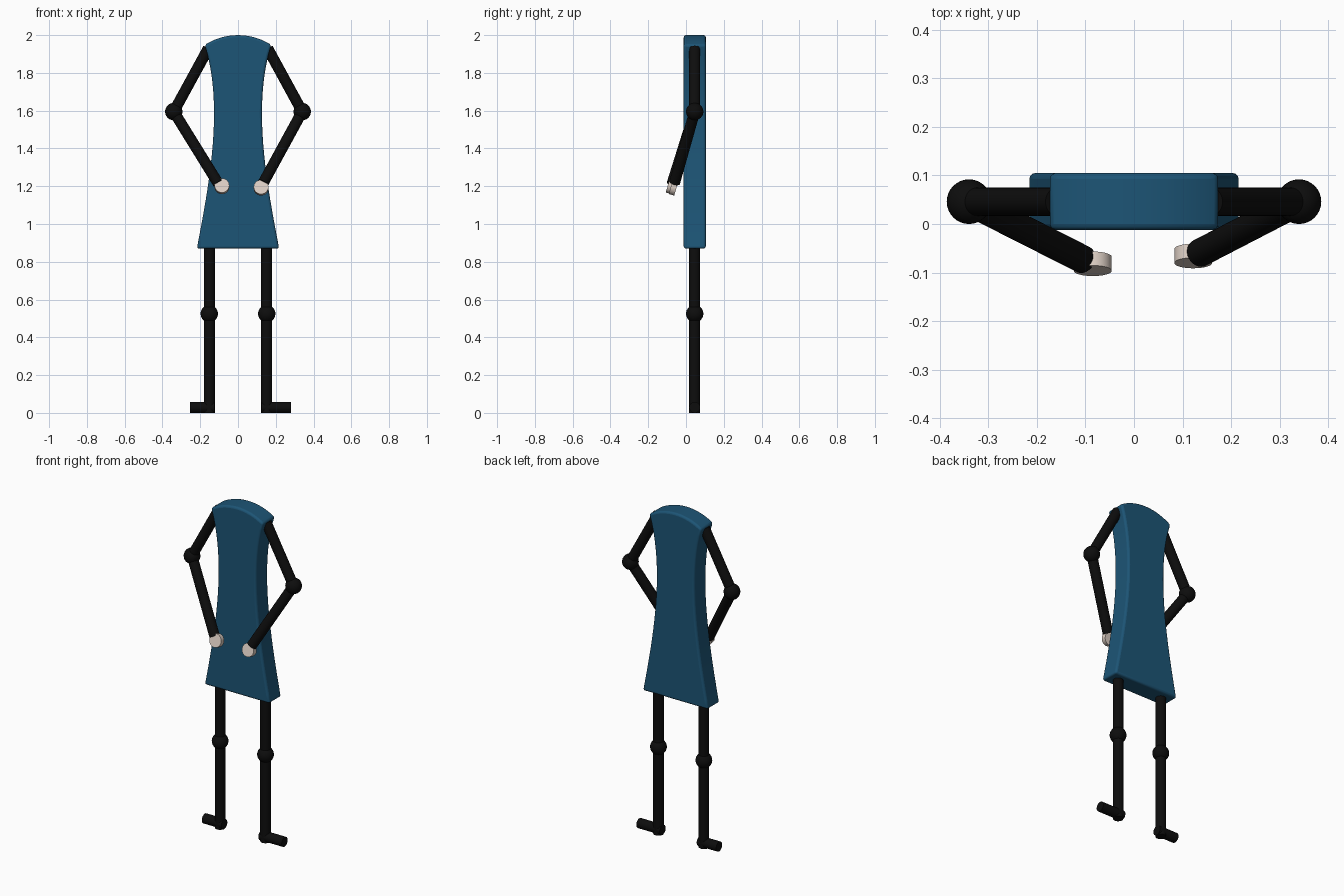
import bpy, bmesh, math
from mathutils import Vector

if "Cube" in bpy.data.objects:
    bpy.data.objects.remove(bpy.data.objects["Cube"])


def material(name, rgb):
    m = bpy.data.materials.new(name)
    m.diffuse_color = (*rgb, 1)
    m.use_nodes = True
    m.node_tree.nodes["Principled BSDF"].inputs["Base Color"].default_value = m.diffuse_color
    return m


BLUE = material("blue", (0.012, 0.09, 0.18))
BLACK = material("black", (0.004, 0.004, 0.004))
SKIN = material("pale", (0.72, 0.62, 0.55))
Y = 0.046      # depth of the limbs
R = 0.029      # limb radius


def finish(name, mat):
    o = bpy.context.object
    o.name = name
    o.data.materials.append(mat)
    bpy.ops.object.shade_smooth_by_angle(angle=math.radians(35))
    return o


def rod(name, a, b, r=R, mat=BLACK):
    a, b = Vector(a), Vector(b)
    d = b - a
    bpy.ops.mesh.primitive_cylinder_add(vertices=32, radius=r, depth=d.length,
                                        location=(a + b) / 2,
                                        rotation=d.to_track_quat('Z', 'Y').to_euler())
    return finish(name, mat)


def ball(name, p, r=0.046):
    bpy.ops.mesh.primitive_uv_sphere_add(segments=32, ring_count=16, radius=r, location=p)
    return finish(name, BLACK)


# Body: domed, waisted outline extruded in depth
def bezier(p0, p1, p2, p3, n):
    for i in range(n + 1):
        t = i / n
        yield tuple((1-t)**3*a + 3*t*(1-t)**2*b + 3*t*t*(1-t)*c + t**3*d
                    for a, b, c, d in zip(p0, p1, p2, p3))


side = list(bezier((0.218, 0.87), (0.15, 1.22), (0.075, 1.63), (0.176, 1.948), 20))
dome = list(bezier((0.176, 1.948), (0.07, 2.017), (-0.07, 2.017), (-0.176, 1.948), 16))
outline = side + dome[1:-1] + [(-x, z) for x, z in reversed(side)]
bm = bmesh.new()
face = bm.faces.new([bm.verts.new((x, -0.012, z)) for x, z in outline])
ext = bmesh.ops.extrude_face_region(bm, geom=[face])
bmesh.ops.translate(bm, vec=(0, 0.117, 0),
                    verts=[v for v in ext["geom"] if isinstance(v, bmesh.types.BMVert)])
bmesh.ops.recalc_face_normals(bm, faces=bm.faces)
mesh = bpy.data.meshes.new("body")
bm.to_mesh(mesh)
bm.free()
body = bpy.data.objects.new("body", mesh)
bpy.context.collection.objects.link(body)
bpy.context.view_layer.objects.active = body
body.select_set(True)
finish("body", BLUE)
bev = body.modifiers.new("soft edges", 'BEVEL')
bev.width, bev.segments, bev.angle_limit = 0.012, 3, math.radians(50)

# Legs, feet and arms; wrists, hands and toes differ slightly per side
sides = [("left", -1, (-0.105, -0.073, 1.215), (-0.085, -0.082, 1.2), 0.254),
         ("right", 1, (0.135, -0.06, 1.22), (0.122, -0.066, 1.192), 0.28)]
for name, s, wrist, hand, toe in sides:
    x = s * 0.152
    rod(name + "_leg", (x, Y, 0), (x, Y, 0.9))
    ball(name + "_knee", (x, Y, 0.525))
    rod(name + "_foot", (s * 0.124, Y, R), (s * toe, Y, R))

    elbow = (s * 0.34, Y, 1.595)
    rod(name + "_upper_arm", (s * 0.157, Y, 1.93), elbow)
    ball(name + "_elbow", elbow)
    rod(name + "_forearm", elbow, wrist)

    # Hand: flat disc in line with the forearm
    n = Vector((0, -0.96, 0.28)) * 0.015
    rod(name + "_hand", Vector(hand) - n, Vector(hand) + n, 0.039, SKIN)
